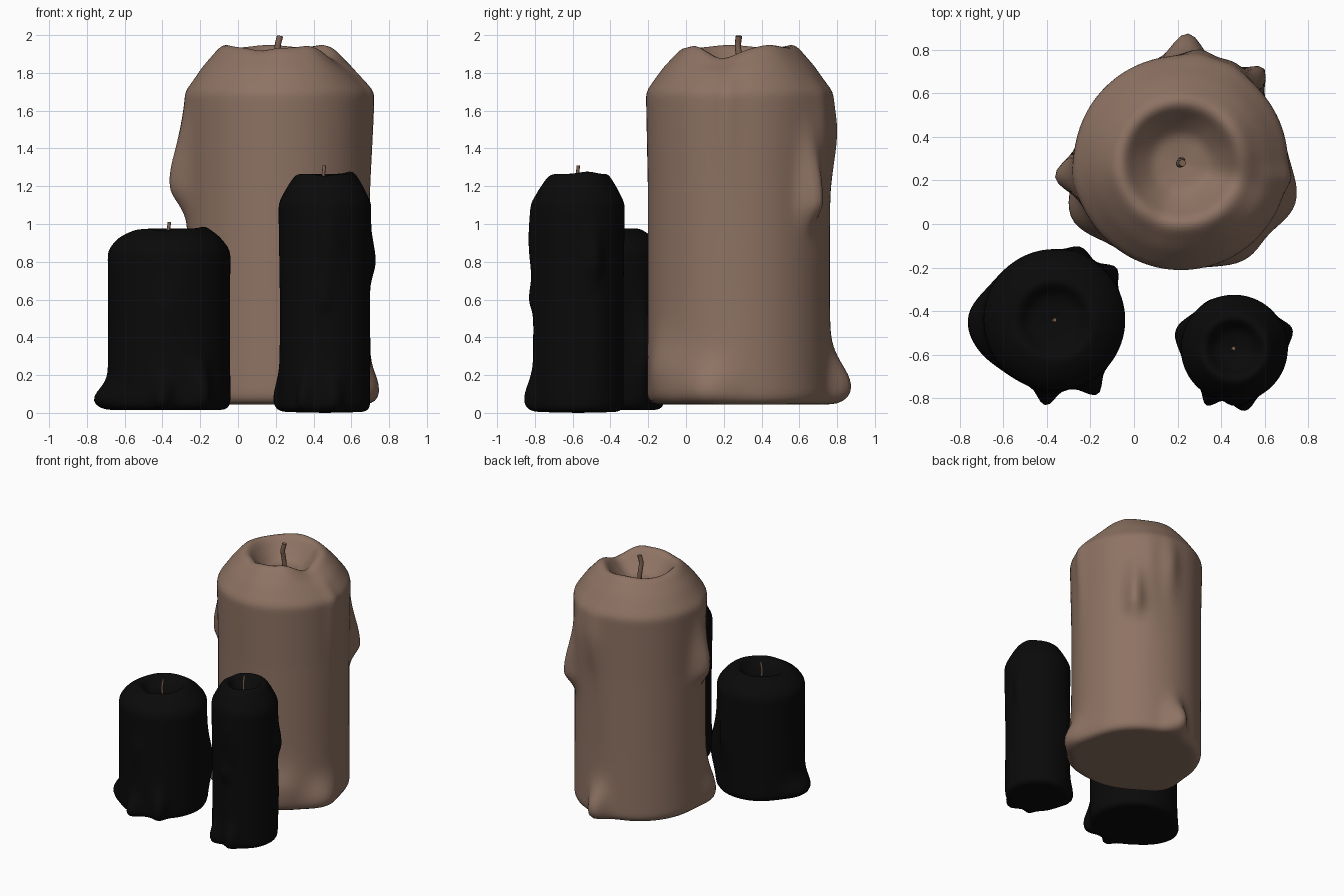
import bpy, bmesh, math

if "Cube" in bpy.data.objects:
    bpy.data.objects.remove(bpy.data.objects["Cube"])

SEG = 112


def material(name, rgb):
    m = bpy.data.materials.new(name)
    m.diffuse_color = (*rgb, 1)
    m.use_nodes = True
    m.node_tree.nodes["Principled BSDF"].inputs["Base Color"].default_value = m.diffuse_color
    return m


brown = material("brown_wax", (0.27, 0.17, 0.125))
black = material("black_wax", (0.003, 0.003, 0.003))
wick_mat = material("wick_fibre", (0.2, 0.12, 0.085))


def angle_gap(a, b):
    return (a - b + 180) % 360 - 180


def resample(points, step):
    out = [points[0]]
    for (r0, z0), (r1, z1) in zip(points, points[1:]):
        n = max(1, math.ceil(math.hypot(r1 - r0, z1 - z0) / step))
        out += [(r0 + (r1 - r0) * i / n, z0 + (z1 - z0) * i / n) for i in range(1, n + 1)]
    for _ in range(2):  # soften the profile corners
        out = [out[0]] + [
            tuple((a[k] + 2 * b[k] + c[k]) / 4 for k in (0, 1))
            for a, b, c in zip(out, out[1:], out[2:])] + [out[-1]]
    return out


def candle(name, centre, profile, rim_r, drips, rim_waves, mat):
    """Turned body; drips = (angle, z, width, reach up, reach down, amount),
    rim_waves = (angle, width, height change)."""
    rings = resample(profile, 0.025)
    body_r = max(r for r, z in profile)
    bm = bmesh.new()
    rows = []
    for r, z in rings[1:-1]:
        row = []
        for i in range(SEG):
            deg = 360 * i / SEG
            push = 0
            for a, zc, w, up, down, amt in drips:
                reach = up if z > zc else down
                push += amt * math.exp(-(angle_gap(deg, a) / w) ** 2 - ((z - zc) / reach) ** 2)
            lift = sum(h * math.exp(-(angle_gap(deg, a) / w) ** 2) for a, w, h in rim_waves)
            on_top = z > profile[-1][1] - 0.1
            lift *= math.exp(-((r - rim_r) / (body_r * 0.25)) ** 2) if on_top else 0
            rr = r + push * min(1, r / body_r) ** 3
            t = math.radians(deg)
            row.append(bm.verts.new((centre[0] + rr * math.cos(t),
                                     centre[1] + rr * math.sin(t), z + lift)))
        rows.append(row)
    for a, b in zip(rows, rows[1:]):
        for i in range(SEG):
            j = (i + 1) % SEG
            bm.faces.new((a[i], a[j], b[j], b[i]))
    for row, z in ((rows[0], rings[0][1]), (rows[-1], rings[-1][1])):
        tip = bm.verts.new((*centre, z))
        for i in range(SEG):
            bm.faces.new((row[i], row[(i + 1) % SEG], tip))
    bmesh.ops.recalc_face_normals(bm, faces=bm.faces)
    me = bpy.data.meshes.new(name)
    bm.to_mesh(me)
    bm.free()
    ob = bpy.data.objects.new(name, me)
    bpy.context.collection.objects.link(ob)
    me.materials.append(mat)
    me.shade_smooth()
    return ob


def wick(name, pts, radius):
    cu = bpy.data.curves.new(name, 'CURVE')
    cu.dimensions = '3D'
    cu.bevel_depth = radius
    cu.bevel_resolution = 2
    cu.use_fill_caps = True
    sp = cu.splines.new('BEZIER')
    sp.bezier_points.add(len(pts) - 1)
    for b, p in zip(sp.bezier_points, pts):
        b.co = p
        b.handle_left_type = b.handle_right_type = 'AUTO'
    cu.materials.append(wick_mat)
    ob = bpy.data.objects.new(name, cu)
    bpy.context.collection.objects.link(ob)
    bpy.ops.object.select_all(action='DESELECT')
    ob.select_set(True)
    bpy.context.view_layer.objects.active = ob
    bpy.ops.object.convert(target='MESH')


# Large brown candle
candle("large_candle", (0.215, 0.28),
       [(0, 0.045), (0.46, 0.045), (0.485, 0.08), (0.482, 0.6), (0.482, 1.2), (0.492, 1.70),
        (0.40, 1.83), (0.30, 1.935), (0.26, 1.935), (0.20, 1.86), (0.13, 1.79), (0, 1.775)],
       0.29,
       [(87, 0.14, 9, 0.16, 0.16, 0.115),     # back foot
        (-20, 0.12, 17, 0.14, 0.2, 0.075),    # right foot
        (-55, 0.22, 16, 0.16, 0.2, 0.05),     # front right foot
        (207, 0.14, 16, 0.18, 0.2, 0.08),     # left foot
        (49, 1.12, 7, 0.28, 0.11, 0.10),      # back right run
        (62, 1.45, 9, 0.25, 0.4, 0.035),
        (80, 1.48, 9, 0.2, 0.25, 0.04),
        (186, 1.2, 9, 0.22, 0.12, 0.09),      # left run
        (190, 1.45, 11, 0.2, 0.3, 0.03),
        (-8, 1.72, 6, 0.2, 0.5, 0.02)],
       [(-18, 22, -0.055), (35, 18, 0.015), (100, 25, 0.015),
        (190, 25, 0.015), (250, 14, -0.015), (-55, 14, 0.012)], brown)
wick("large_wick", [(0.22, 0.29, 1.76), (0.212, 0.285, 1.87), (0.21, 0.275, 1.94), (0.222, 0.28, 1.995)], 0.017)

# Short black candle
candle("short_candle", (-0.365, -0.44),
       [(0, 0.015), (0.30, 0.015), (0.325, 0.04), (0.322, 0.5), (0.325, 0.86),
        (0.27, 0.93), (0.19, 0.98), (0.16, 0.975), (0.12, 0.92), (0, 0.9)],
       0.18,
       [(180, 0.07, 22, 0.08, 0.1, 0.07), (205, 0.07, 18, 0.08, 0.1, 0.025),
        (264, 0.07, 8, 0.1, 0.1, 0.07), (300, 0.1, 9, 0.14, 0.15, 0.07),
        (70, 0.5, 10, 0.25, 0.2, 0.035), (40, 0.35, 9, 0.2, 0.2, 0.05),
        (268, 0.55, 12, 0.1, 0.12, 0.015)],
       [(180, 30, -0.012), (0, 30, 0.01), (260, 20, -0.01)], black)
wick("short_wick", [(-0.367, -0.445, 0.89), (-0.37, -0.445, 0.95), (-0.363, -0.44, 1.01)], 0.009)

# Tall slim black candle
candle("tall_candle", (0.46, -0.57),
       [(0, 0.0), (0.22, 0.005), (0.24, 0.03), (0.238, 0.6), (0.246, 1.11),
        (0.20, 1.20), (0.155, 1.27), (0.125, 1.265), (0.09, 1.20), (0, 1.18)],
       0.145,
       [(163, 0.07, 18, 0.13, 0.12, 0.045), (244, 0.07, 9, 0.12, 0.12, 0.055),
        (280, 0.07, 12, 0.12, 0.12, 0.055), (18, 0.8, 12, 0.15, 0.1, 0.04),
        (25, 0.4, 15, 0.3, 0.3, 0.015), (275, 0.9, 14, 0.2, 0.18, 0.022),
        (268, 0.6, 10, 0.09, 0.06, 0.025), (120, 0.5, 18, 0.4, 0.4, 0.012)],
       [(20, 25, 0.012), (170, 20, -0.012), (270, 18, -0.01)], black)
wick("tall_wick", [(0.456, -0.575, 1.17), (0.452, -0.575, 1.25), (0.457, -0.57, 1.31)], 0.009)
